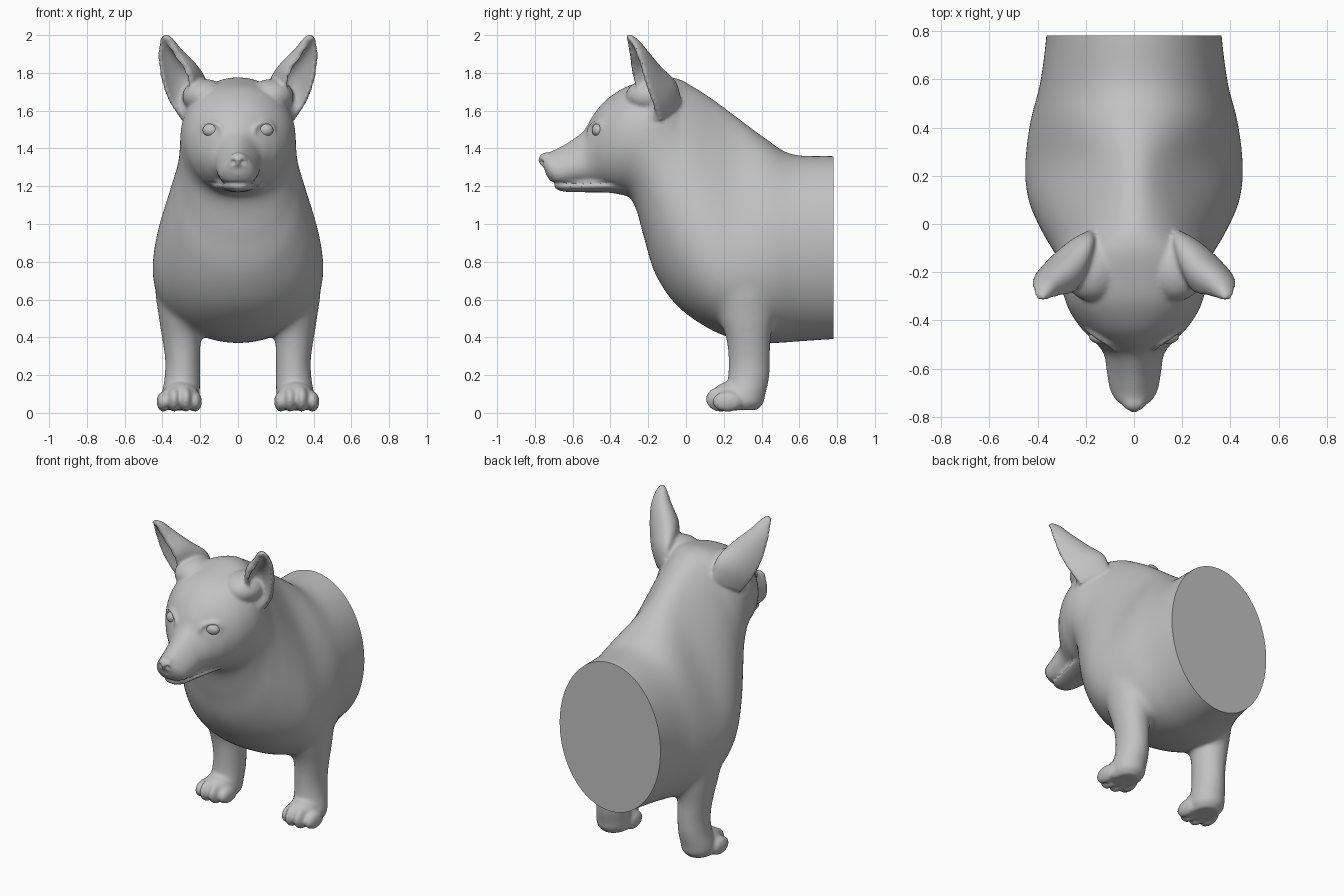
import bpy, bmesh, math
from mathutils import Vector

if "Cube" in bpy.data.objects:
    bpy.data.objects.remove(bpy.data.objects["Cube"])

grey = bpy.data.materials.new("plain_grey")
grey.diffuse_color = (0.54, 0.54, 0.54, 1)
grey.use_nodes = True
grey.node_tree.nodes["Principled BSDF"].inputs["Base Color"].default_value = grey.diffuse_color
SEG = 80
parts = []


def spline(rows, steps=8):
    """Smoothly interpolate rows of numbers."""
    out = []
    for i in range(len(rows) - 1):
        a, b, c, d = (rows[max(0, min(len(rows) - 1, i + j))] for j in (-1, 0, 1, 2))
        for s in range(steps):
            t = s / steps
            out.append([q + 0.5 * t * (r - p + t * (2*p - 5*q + 4*r - u + t * (3*(q - r) + u - p)))
                        for p, q, r, u in zip(a, b, c, d)])
    return out + [list(rows[-1])]


def add(name, bm):
    bmesh.ops.recalc_face_normals(bm, faces=bm.faces)
    me = bpy.data.meshes.new(name)
    bm.to_mesh(me)
    bm.free()
    me.materials.append(grey)
    ob = bpy.data.objects.new(name, me)
    bpy.context.collection.objects.link(ob)
    return ob


def loft(name, rings):
    bm = bmesh.new()
    vs = [[bm.verts.new(p) for p in r] for r in rings]
    for a, b in zip(vs, vs[1:]):
        for i in range(len(a)):
            j = (i + 1) % len(a)
            bm.faces.new((a[i], a[j], b[j], b[i]))
    caps = [bm.faces.new(vs[0]), bm.faces.new(vs[-1])]
    bmesh.ops.triangulate(bm, faces=caps)
    parts.append(add(name, bm))


def ball(name, loc, size):
    bm = bmesh.new()
    bmesh.ops.create_uvsphere(bm, u_segments=32, v_segments=20, radius=1)
    for v in bm.verts:
        v.co = Vector([v.co[i] * size[i] + loc[i] for i in range(3)])
    return add(name, bm)


ANG = [2 * math.pi * i / SEG for i in range(SEG)]


def slice_ring(ty, tz, by, bz, w, k, e=1):
    """Cross-section between a top and a bottom point; k: pear shape, e < 1: squarer."""
    prof = [math.copysign(abs(math.cos(a)) ** e, math.cos(a)) * (1 - k * math.sin(a)) for a in ANG]
    m = max(prof)
    return [Vector((w * p / m, (ty + by) / 2 + (ty - by) / 2 * math.sin(a),
                    (tz + bz) / 2 + (tz - bz) / 2 * math.sin(a))) for p, a in zip(prof, ANG)]


# Trunk, neck, skull and upper muzzle: top y,z / bottom y,z / half width / pear / squareness
trunk = [(.88, 1.355, .88, .395, .36, 0, 1), (.78, 1.36, .78, .39, .364, 0, 1),
         (.56, 1.37, .6, .378, .39, .08, 1), (.42, 1.455, .43, .37, .43, .28, .97),
         (.28, 1.56, .23, .4, .452, .5, .93), (.16, 1.65, .08, .47, .44, .5, .93),
         (.07, 1.71, -.06, .58, .39, .36, .97), (0, 1.75, -.165, .74, .34, .22, 1),
         (-.05, 1.77, -.22, .92, .315, .1, .97), (-.12, 1.775, -.265, 1.08, .308, .02, .9),
         (-.22, 1.755, -.31, 1.15, .3, -.03, .88), (-.33, 1.72, -.38, 1.175, .27, -.03, .88),
         (-.43, 1.65, -.44, 1.195, .217, 0, .92), (-.495, 1.57, -.49, 1.2, .16, .05, 1),
         (-.54, 1.495, -.54, 1.205, .125, .2, 1), (-.61, 1.44, -.61, 1.205, .113, .3, 1),
         (-.69, 1.395, -.68, 1.205, .1, .3, 1), (-.745, 1.37, -.715, 1.225, .076, .15, 1),
         (-.765, 1.345, -.74, 1.26, .04, 0, 1)]
loft("trunk_and_head", [slice_ring(*r) for r in spline(trunk)])

# Lower jaw
jaw = [(-.28, 1.3, -.28, 1.14, .16, 0), (-.4, 1.26, -.4, 1.165, .13, 0),
       (-.55, 1.25, -.55, 1.168, .095, 0), (-.65, 1.245, -.65, 1.172, .074, 0),
       (-.7, 1.23, -.695, 1.19, .04, 0)]
loft("lower_jaw", [slice_ring(*r) for r in spline(jaw)])
parts.append(ball("nose", (0, -.737, 1.34), (.05, .044, .04)))

for side in (1, -1):
    # Leg: z, centre x, centre y, radius x, radius y
    leg = [(.9, .24, .28, .12, .14), (.68, .285, .3, .15, .17), (.52, .3, .318, .122, .15),
           (.4, .3, .33, .104, .12), (.28, .293, .335, .093, .11), (.18, .295, .33, .094, .108),
           (.1, .303, .31, .1, .11), (.05, .305, .3, .097, .108), (.015, .305, .29, .072, .085)]
    loft("leg", [[Vector((side * (x + rx * math.cos(a)), y + ry * math.sin(a), z)) for a in ANG]
                 for z, x, y, rx, ry in spline(leg)])
    # Paw and toes
    parts.append(ball("paw", (side * .303, .25, .09), (.095, .115, .078)))
    for dx, y, rz in ((-.08, .22, .054), (-.031, .185, .067), (.031, .185, .067), (.088, .22, .054)):
        parts.append(ball("toe", (side * (.307 + dx), y, rz + .006), (.036, .08, rz)))

    # Ear root on the skull
    parts.append(ball("ear_root", (side * .175, -.19, 1.675), (.12, .13, .092)))
    # Ear: inner rim xyz / outer rim xyz / depth of the back / hollow fraction
    ear = [(.25, -.22, 1.6, .3, -.13, 1.55, .2, -.1),
           (.237, -.255, 1.7, .36, -.16, 1.635, .21, .3),
           (.25, -.285, 1.8, .403, -.2, 1.745, .15, .62),
           (.315, -.3, 1.905, .423, -.235, 1.865, .085, .52),
           (.352, -.312, 1.97, .42, -.265, 1.94, .05, .25),
           (.378, -.318, 2.003, .408, -.298, 1.99, .02, 0)]
    back = Vector((-.55, .72, .42))
    rings = []
    for r in spline(ear):
        i, o, d, h = Vector(r[:3]), Vector(r[3:6]), r[6], r[7]
        mid, u = (i + o) / 2, (o - i) / 2
        th = [math.pi * j / 24 for j in range(25)]
        ring = [mid + u * math.cos(t) + back * d * math.sin(t) for t in th]
        ring += [mid + u * max(.3, 1 - .026 / u.length) * math.cos(t) + back * (d * h * math.sin(t) - .01)
                 for t in reversed(th)]
        rings.append([Vector((p.x * side, p.y, p.z)) for p in ring])
    loft("ear", rings)

    # Eyelid rim around the eye
    bm = bmesh.new()
    rim = []
    for a in ANG:
        ca, sa = math.cos(a), math.sin(a)
        c = Vector((.137 + .052 * ca, -.478 + .036 * ca, 1.497 + .04 * sa + .008 * ca))
        rim.append([bm.verts.new(((c.x + .011 * math.cos(b) * ca) * side,
                                  c.y + .014 * math.sin(b), c.z + .011 * math.cos(b) * sa))
                    for b in ANG[::8]])
    for i in range(SEG):
        p, q = rim[i], rim[(i + 1) % SEG]
        for j in range(len(p)):
            k = (j + 1) % len(p)
            bm.faces.new((p[j], p[k], q[k], q[j]))
    parts.append(add("eyelid", bm))
    ball("eye", (side * .137, -.464, 1.497), (.05, .034, .037))

# Fuse everything except the eyes into one smooth skin
bpy.ops.object.select_all(action='DESELECT')
for p in parts:
    p.select_set(True)
dog = parts[0]
bpy.context.view_layer.objects.active = dog
bpy.ops.object.join()
dog.name = "dog_front_half"
rm = dog.modifiers.new("fuse", 'REMESH')
rm.mode, rm.voxel_size = 'VOXEL', 0.01
sm = dog.modifiers.new("soften", 'SMOOTH')
sm.factor, sm.iterations = 0.5, 6
for m in ("fuse", "soften"):
    bpy.ops.object.modifier_apply(modifier=m)

# Blend the shoulders and neck more strongly
group = dog.vertex_groups.new(name="body")
for v in dog.data.vertices:
    x, y, z = v.co
    if y > -.24 and .22 < z < 1.5 or y > 0:
        wt = min(1, max(0, (z - .22) / .15)) * min(1, max(0, (y + .24) / .06))
        group.add([v.index], wt, 'REPLACE')
sm = dog.modifiers.new("blend", 'SMOOTH')
sm.factor, sm.iterations, sm.vertex_group = 0.5, 60, "body"
bpy.ops.object.modifier_apply(modifier="blend")

bm = bmesh.new()
bm.from_mesh(dog.data)
bm.normal_update()
# Press in the nostrils and the mouth line
moves = []
for v in bm.verts:
    x, y, z = abs(v.co.x), v.co.y, v.co.z
    if y < -.37:
        push = .02 * max(0, 1 - (Vector((x, y, z)) - Vector((.028, -.77, 1.325))).length / .022)
        push += .008 * max(0, 1 - abs(z - 1.214) / .014) * min(1, (-.37 - y) / .05)
        moves.append((v, v.normal * push))
for v, d in moves:
    v.co -= d
# Flat cut at the rear
bmesh.ops.bisect_plane(bm, geom=bm.verts[:] + bm.edges[:] + bm.faces[:],
                       plane_co=(0, .782, 0), plane_no=(0, 1, 0), clear_outer=True)
bmesh.ops.holes_fill(bm, edges=[e for e in bm.edges if e.is_boundary], sides=0)
bmesh.ops.recalc_face_normals(bm, faces=bm.faces)
bm.to_mesh(dog.data)
bm.free()

for ob in list(bpy.context.collection.objects):
    ob.data.materials.clear()
    ob.data.materials.append(grey)
    for p in ob.data.polygons:
        p.material_index = 0
    bpy.ops.object.select_all(action='DESELECT')
    ob.select_set(True)
    bpy.context.view_layer.objects.active = ob
    bpy.ops.object.shade_smooth_by_angle(angle=math.radians(45))
